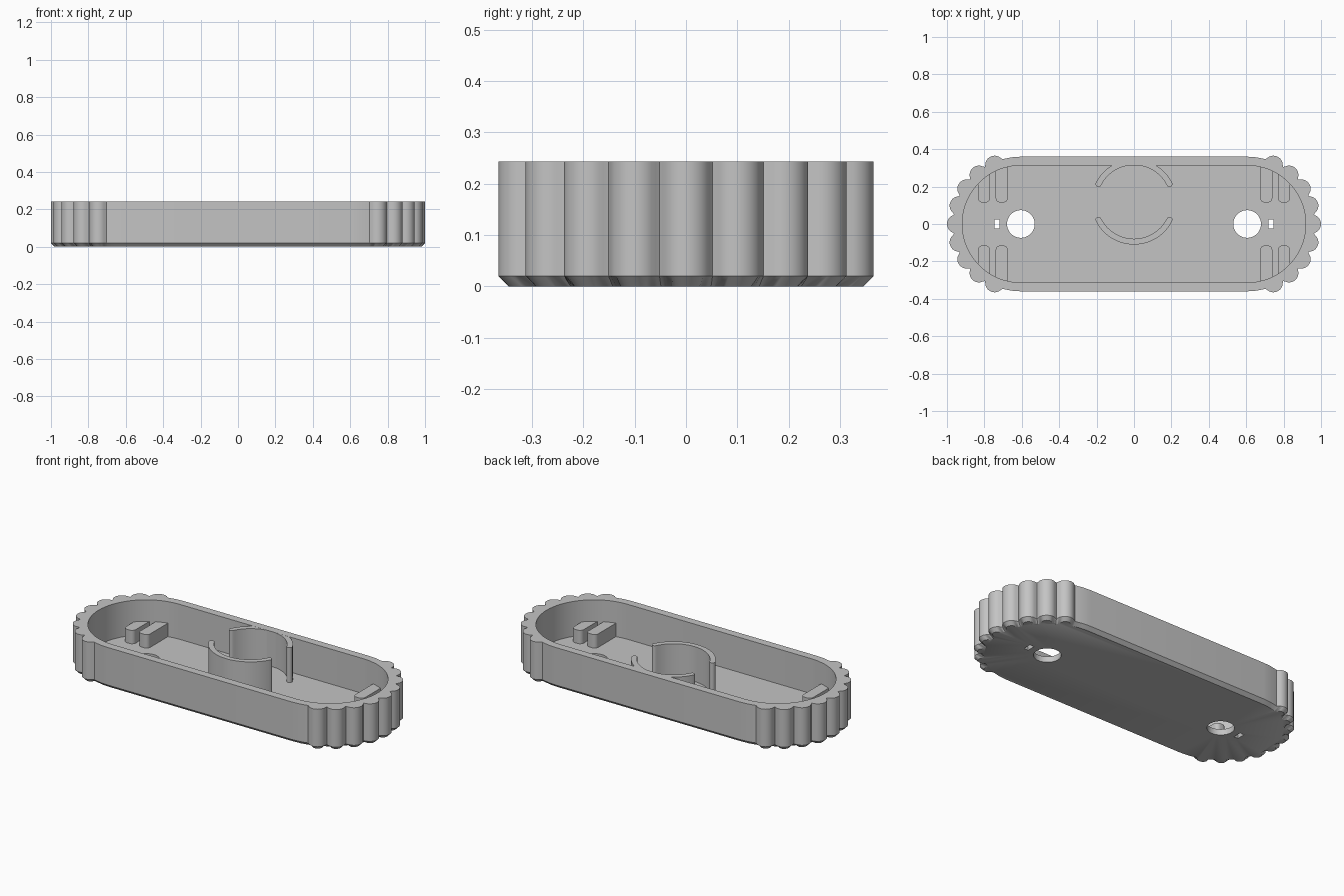
import bpy, bmesh, math

if "Cube" in bpy.data.objects:
    bpy.data.objects.remove(bpy.data.objects["Cube"])

GREY = bpy.data.materials.new("plain_grey")
GREY.diffuse_color = (0.55, 0.55, 0.55, 1)
GREY.use_nodes = True
GREY.node_tree.nodes["Principled BSDF"].inputs["Base Color"].default_value = GREY.diffuse_color

END_X = 0.605      # centre of each rounded end
HEIGHT = 0.243
FLOOR = 0.035


def finish(name, bm):
    bmesh.ops.recalc_face_normals(bm, faces=bm.faces)
    mesh = bpy.data.meshes.new(name)
    bm.to_mesh(mesh)
    bm.free()
    ob = bpy.data.objects.new(name, mesh)
    bpy.context.collection.objects.link(ob)
    mesh.materials.append(GREY)
    return ob


def loft(name, rings):
    """Skin a stack of (points, z) rings and cap both ends."""
    bm = bmesh.new()
    loops = [[bm.verts.new((x, y, z)) for x, y in pts] for pts, z in rings]
    for a, b in zip(loops, loops[1:]):
        for i in range(len(a)):
            j = (i + 1) % len(a)
            bm.faces.new((a[i], a[j], b[j], b[i]))
    bm.faces.new(loops[0])
    bm.faces.new(loops[-1])
    return finish(name, bm)


def smooth(ob):
    bpy.ops.object.select_all(action='DESELECT')
    ob.select_set(True)
    bpy.context.view_layer.objects.active = ob
    bpy.ops.object.shade_smooth_by_angle(angle=math.radians(32))


def stadium(radius_at):
    """Two half-round ends joined by straight sides."""
    half = []
    steps = [-90, -82] + [-74.25 + 1.03125 * i for i in range(145)] + [82, 90]
    for deg in steps:
        a, r = math.radians(deg), radius_at(deg)
        half.append((END_X + r * math.cos(a), r * math.sin(a)))
    return half + [(-x, -y) for x, y in half]


def scalloped(inset):
    """Nine round grip ridges on each end."""
    def radius(deg):
        wall, ridge, ring = 0.36 - inset, 0.05 - inset, 0.345
        k = max(-4, min(4, round(deg / 16.5)))
        d = math.radians(deg - 16.5 * k)
        disc = ridge ** 2 - (ring * math.sin(d)) ** 2
        return max(wall, ring * math.cos(d) + math.sqrt(disc)) if disc > 0 else wall
    return stadium(radius)


def circle(cx, cy, r, n=48):
    return [(cx + r * math.cos(2 * math.pi * i / n),
             cy + r * math.sin(2 * math.pi * i / n)) for i in range(n)]


# Tray shell: chamfered foot, scalloped wall, rim, cavity
cavity = stadium(lambda deg: 0.313)
tray = loft("tray", [(scalloped(0.02), 0), (scalloped(0), 0.02),
                     (scalloped(0), HEIGHT), (cavity, HEIGHT), (cavity, FLOOR)])

# Screw holes and small slots through the floor
cutters = []
for s in (-1, 1):
    cutters.append(loft("hole_cutter", [(circle(s * END_X, 0, 0.074), z) for z in (-0.05, 0.1)]))
    cx = s * 0.733
    slot = [(cx - 0.014, -0.025), (cx + 0.014, -0.025), (cx + 0.014, 0.025), (cx - 0.014, 0.025)]
    cutters.append(loft("slot_cutter", [(slot, z) for z in (-0.05, 0.1)]))
for c in cutters:
    bpy.context.view_layer.objects.active = tray
    mod = tray.modifiers.new("cut", 'BOOLEAN')
    mod.operation, mod.solver, mod.object = 'DIFFERENCE', 'EXACT', c
    bpy.ops.object.modifier_apply(modifier=mod.name)
    bpy.data.objects.remove(c)
smooth(tray)


# Curved retaining walls with rounded tips
def arc_wall(name, start, end):
    cy, mid, t, n = 0.118, 0.2125, 0.0155, 40
    span = [math.radians(start + (end - start) * i / n) for i in range(n + 1)]
    pts = [((mid + t) * math.cos(a), cy + (mid + t) * math.sin(a)) for a in span]
    for a, base, rev in ((span[-1], 0, False), (span[0], math.pi, True)):
        if rev:
            pts += [((mid - t) * math.cos(b), cy + (mid - t) * math.sin(b)) for b in reversed(span)]
        x, y = mid * math.cos(a), cy + mid * math.sin(a)
        pts += [(x + t * math.cos(a + base + math.pi * k / 8),
                 y + t * math.sin(a + base + math.pi * k / 8)) for k in range(1, 8)]
    smooth(loft(name, [(pts, FLOOR - 0.01), (pts, HEIGHT - 0.0005)]))


arc_wall("back_arc_wall", 26.5, 153.5)
arc_wall("front_arc_wall", 206.5, 333.5)


# Short ribs running out of the end walls, with rounded tips
def rib(name, cx, y_end, sx, sy):
    w, r, tip = 0.0325, 0.024, 0.115
    pts = [(cx + w, y_end), (cx - w, y_end)]
    for px, a0 in ((cx - w + r, 180), (cx + w - r, 270)):
        for k in range(7):
            a = math.radians(a0 + 15 * k)
            pts.append((px + r * math.cos(a), tip + r + r * math.sin(a)))
    pts = [(sx * x, sy * y) for x, y in pts]
    smooth(loft(name, [(pts, FLOOR - 0.01), (pts, 0.115)]))


for sx in (-1, 1):
    for sy in (-1, 1):
        rib("outer_rib", 0.802, 0.27, sx, sy)
        rib("inner_rib", 0.707, 0.315, sx, sy)
